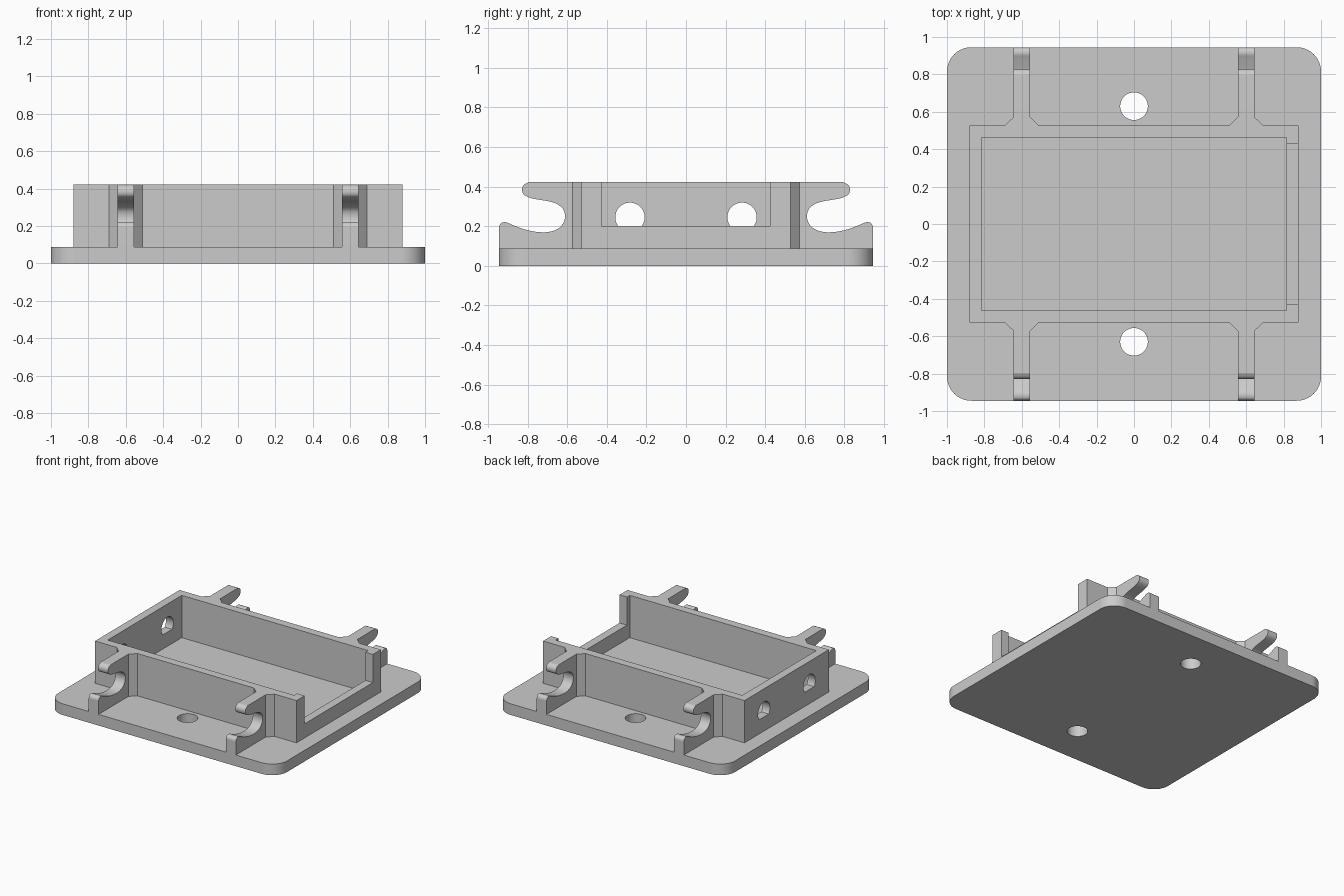
import bpy, bmesh
from math import sin, cos, pi, radians
from mathutils import Vector

if "Cube" in bpy.data.objects:
    bpy.data.objects.remove(bpy.data.objects["Cube"], do_unlink=True)

grey = bpy.data.materials.new("plain_grey")
grey.use_nodes = True
COLOUR = (0.6, 0.6, 0.6, 1)
grey.diffuse_color = COLOUR
grey.node_tree.nodes["Principled BSDF"].inputs["Base Color"].default_value = COLOUR

BASE_TOP, SILL, RIM = 0.088, 0.2, 0.422


def prism(name, points, lo, hi, axis="z"):
    """Extrude a closed outline along z, or a (y, z) outline along x."""
    bm = bmesh.new()
    place = (lambda p, d: (p[0], p[1], d)) if axis == "z" else (lambda p, d: (d, p[0], p[1]))
    face = bm.faces.new([bm.verts.new(place(p, lo)) for p in points])
    out = bmesh.ops.extrude_face_region(bm, geom=[face])
    moved = [v for v in out["geom"] if isinstance(v, bmesh.types.BMVert)]
    shift = Vector((0, 0, hi - lo)) if axis == "z" else Vector((hi - lo, 0, 0))
    bmesh.ops.translate(bm, verts=moved, vec=shift)
    bmesh.ops.recalc_face_normals(bm, faces=bm.faces)
    mesh = bpy.data.meshes.new(name)
    bm.to_mesh(mesh)
    bm.free()
    mesh.materials.append(grey)
    obj = bpy.data.objects.new(name, mesh)
    bpy.context.collection.objects.link(obj)
    return obj


def rect(x0, x1, y0, y1):
    return [(x0, y0), (x1, y0), (x1, y1), (x0, y1)]


def arc(cx, cy, r, start, end, n):
    angles = [start + (end - start) * i / n for i in range(n + 1)]
    return [(cx + r * cos(a), cy + r * sin(a)) for a in angles]


def rounded_rect(hx, hy, r):
    pts = []
    for q, (sx, sy) in enumerate([(1, 1), (-1, 1), (-1, -1), (1, -1)]):
        pts += arc(sx * (hx - r), sy * (hy - r), r, q * pi / 2, (q + 1) * pi / 2, 10)
    return pts


def spline(points, steps=4):
    """Smooth curve through the given points."""
    p = [Vector(q) for q in [points[0]] + points + [points[-1]]]
    out = []
    for a, b, c, d in zip(p, p[1:], p[2:], p[3:]):
        for i in range(steps):
            t = i / steps
            out.append(0.5 * (2 * b + (c - a) * t + (2 * a - 5 * b + 4 * c - d) * t * t
                              + (3 * b - a - 3 * c + d) * t ** 3))
    return [tuple(v) for v in out] + [points[-1]]


def activate(obj):
    bpy.ops.object.select_all(action="DESELECT")
    obj.select_set(True)
    bpy.context.view_layer.objects.active = obj


def cut(obj, cutter):
    mod = obj.modifiers.new("cut", "BOOLEAN")
    mod.operation, mod.solver, mod.object = "DIFFERENCE", "EXACT", cutter
    activate(obj)
    bpy.ops.object.modifier_apply(modifier=mod.name)
    bpy.data.objects.remove(cutter, do_unlink=True)


def smooth(obj):
    activate(obj)
    bpy.ops.object.shade_smooth_by_angle(angle=radians(35))
    mod = obj.modifiers.new("flat_sides", "WEIGHTED_NORMAL")
    mod.keep_sharp = True


# Base plate with two screw holes; its top is also the tray floor
plate = prism("base_plate", rounded_rect(1, 0.945, 0.13), 0, BASE_TOP)
for side in (-1, 1):
    cut(plate, prism("screw_hole_cutter", arc(0, side * 0.63, 0.074, 0, 2 * pi, 40)[:-1], -0.1, 0.2))
smooth(plate)

# Tray walls, with an open notch in the left-hand end
WALL = 0.527
walls = prism("tray_walls", rect(-0.88, 0.88, -WALL, WALL), BASE_TOP, RIM)
cut(walls, prism("cavity_cutter", rect(-0.815, 0.815, -0.462, 0.462), 0, 0.6))
cut(walls, prism("notch_cutter", rect(0.7, 1, -0.427, 0.427), SILL, 0.6))

# Cable holes in the right-hand end, flat at sill level
for side in (-1, 1):
    hole = arc(side * 0.283, 0.245, 0.074, -0.65, pi + 0.65, 32)
    cut(walls, prism("cable_hole_cutter", [(y, max(z, SILL)) for y, z in hole], -1, -0.7, "x"))
smooth(walls)

# Hook outline: lower lip, round throat, upper finger
throat = spline([(0.945, 0.195), (0.935, 0.215), (0.91, 0.22), (0.88, 0.208),
                 (0.82, 0.185), (0.76, 0.172), (0.70, 0.17), (0.65, 0.185),
                 (0.62, 0.215), (0.611, 0.25), (0.62, 0.285), (0.65, 0.311),
                 (0.69, 0.325), (0.75, 0.335), (0.79, 0.344), (0.82, 0.361),
                 (0.828, 0.385), (0.82, 0.408), (0.795, RIM)])
ROOT = 0.573
hook = [(ROOT, BASE_TOP), (0.945, BASE_TOP)] + throat + [(ROOT, RIM)]

# Four hooks, each on a tapered root against the tray wall
for sx, xname in ((-1, "right"), (1, "left")):
    for sy, yname in ((-1, "front"), (1, "back")):
        x = sx * 0.6
        smooth(prism(f"hook_{yname}_{xname}", [(sy * y, z) for y, z in hook],
                     x - 0.043, x + 0.043, "x"))
        prism(f"hook_root_{yname}_{xname}",
              [(x - 0.09, sy * WALL), (x + 0.09, sy * WALL),
               (x + 0.043, sy * ROOT), (x - 0.043, sy * ROOT)], BASE_TOP, RIM)
